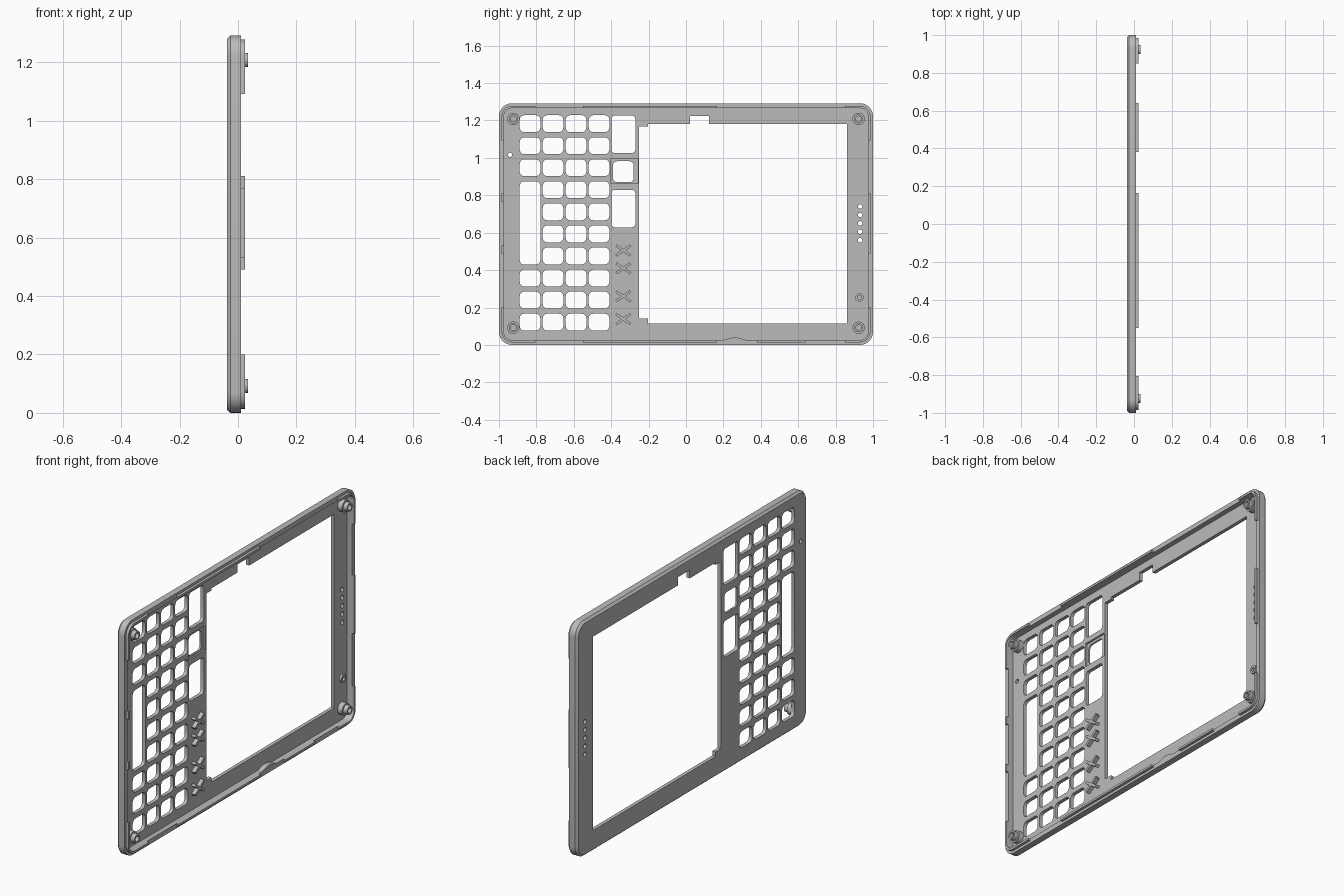
import bpy
from math import sin, cos, pi, radians
from mathutils import Matrix

cube = bpy.data.objects.get("Cube")
if cube:
    bpy.data.objects.remove(cube)

grey = bpy.data.materials.new("Light grey plastic")
grey.use_nodes = True
COLOUR = (0.5, 0.5, 0.5, 1)
grey.diffuse_color = COLOUR
grey.node_tree.nodes["Principled BSDF"].inputs["Base Color"].default_value = COLOUR

# Profiles are drawn in (y, z) and extruded along x
TO_WORLD = Matrix(((0, 0, 1, 0), (1, 0, 0, 0), (0, 1, 0, 0), (0, 0, 0, 1)))
HEIGHT = 1.292
MID = HEIGHT / 2
BACK, FLOOR, RIM, LIP, POST = -0.038, -0.018, 0.010, 0.024, 0.034
WALL, LIP_INSET, RADIUS = 0.026, 0.014, 0.07
parts = []


def add(name, mesh):
    obj = bpy.data.objects.new(name, mesh)
    bpy.context.collection.objects.link(obj)
    mesh.materials.clear()
    mesh.materials.append(grey)
    parts.append(obj)
    return obj


def prism(name, loops, x0, x1):
    """Extrude nested loops; inner loops become holes."""
    curve = bpy.data.curves.new(name, "CURVE")
    curve.dimensions, curve.fill_mode = "2D", "BOTH"
    curve.extrude = (x1 - x0) / 2
    for loop in loops:
        spline = curve.splines.new("POLY")
        spline.points.add(len(loop) - 1)
        for point, (y, z) in zip(spline.points, loop):
            point.co = (y, z, 0, 1)
        spline.use_cyclic_u = True
    temp = bpy.data.objects.new("temp", curve)
    bpy.context.collection.objects.link(temp)
    bpy.context.view_layer.update()
    depsgraph = bpy.context.evaluated_depsgraph_get()
    mesh = bpy.data.meshes.new_from_object(temp.evaluated_get(depsgraph))
    bpy.data.objects.remove(temp)
    mesh.transform(Matrix.Translation(((x0 + x1) / 2, 0, 0)) @ TO_WORLD)
    return add(name, mesh)


def arc(y, z, r, start, sweep, steps):
    return [(y + r * cos(start + sweep * i / steps), z + r * sin(start + sweep * i / steps))
            for i in range(steps + 1)]


def circle(y, z, r, sides=24):
    return arc(y, z, r, 0, 2 * pi, sides)[:-1]


def rounded(y, z, w, h, r, steps=5):
    a, b = w / 2 - r, h / 2 - r
    corners = ((a, b), (-a, b), (-a, -b), (a, -b))
    return [p for i, (dy, dz) in enumerate(corners)
            for p in arc(y + dy, z + dz, r, i * pi / 2, pi / 2, steps)]


def box(y0, y1, z0, z1):
    return [(y0, z0), (y1, z0), (y1, z1), (y0, z1)]


def outline(inset):
    return rounded(0, MID, 2 - 2 * inset, HEIGHT - 2 * inset, RADIUS - inset, 8)


# Perimeter wall with a chamfered back edge
section = [(0.011, BACK), (0, BACK + 0.012), (0, RIM), (WALL, RIM), (WALL, FLOOR)]
verts, faces = [], []
for inset, x in section:
    verts += [(x, y, z) for y, z in outline(inset)]
n = len(verts) // len(section)
for k in range(len(section) - 1):
    for i in range(n):
        j = (i + 1) % n
        faces.append((k * n + i, (k + 1) * n + i, (k + 1) * n + j, k * n + j))
mesh = bpy.data.meshes.new("perimeter_wall")
mesh.from_pydata(verts, [], faces)
add("perimeter_wall", mesh)

# Openings in the face plate
holes = []
for col in range(4):
    for row in range(10):
        if col == 0 and 3 <= row <= 6:
            continue
        holes.append(rounded(-0.834 + col * 0.123, 1.183 - row * 0.1179, 0.11, 0.09, 0.024))
holes.append(rounded(-0.834, 0.652, 0.11, 0.445, 0.024))
for z in (1.126, 0.729):
    holes.append(rounded(-0.335, z, 0.128, 0.2, 0.018))
recess = box(-0.402, -0.257, 0.862, 0.996)
holes.append(recess)

# Display opening with stepped side and top notch
holes.append([(-0.203, 0.115), (0.861, 0.115), (0.861, 1.18), (0.123, 1.18), (0.123, 1.225),
              (0.022, 1.225), (0.022, 1.18), (-0.203, 1.18), (-0.203, 1.168), (-0.25, 1.168),
              (-0.25, 0.14), (-0.203, 0.14)])

# Sound holes and pin holes
for i in range(5):
    holes.append(circle(0.931, 0.56 + i * 0.045, 0.012, 16))
holes.append(circle(-0.941, 1.016, 0.012, 16))

prism("face_plate", [outline(0.011)] + holes, BACK, FLOOR)
prism("recessed_key_frame", [recess, rounded(-0.335, 0.926, 0.11, 0.112, 0.022)],
      BACK, BACK + 0.01)

# Screw posts in the corners
for y in (-0.923, 0.923):
    for z in (0.092, 1.208):
        prism("post_base", [circle(y, z, 0.033), circle(y, z, 0.015)], FLOOR - 0.002, RIM)
        prism("screw_post", [circle(y, z, 0.024), circle(y, z, 0.015)], RIM - 0.002, POST)
prism("small_post", [circle(0.927, 0.254, 0.022), circle(0.927, 0.254, 0.011)],
      FLOOR - 0.002, -0.006)

# Cross-shaped support ribs
for z in (0.505, 0.41, 0.26, 0.138):
    for side, angle in enumerate((radians(35), radians(-35))):
        c, s = cos(angle), sin(angle)
        rib = [(-0.335 + y * c - v * s, z + y * s + v * c)
               for y, v in box(-0.047, 0.047, -0.007, 0.007)]
        prism("cross_rib", [rib], FLOOR - 0.002, 0.004 + side * 0.0005)

# Alignment lips: straight runs along the edges
lo, hi = LIP_INSET, WALL
for y0, y1 in ((-0.55, 0.165), (0.38, 0.64)):
    prism("bottom_lip", [box(y0, y1, lo, hi)], RIM - 0.002, LIP)
prism("top_lip", [box(-0.55, 0.165, HEIGHT - hi, HEIGHT - lo)], RIM - 0.002, LIP)
prism("left_lip", [box(1 - hi, 1 - lo, 0.49, 0.81)], RIM - 0.002, LIP)
for z0 in (0.49, 0.768):
    prism("right_lip_tab", [box(lo - 1, hi - 1, z0, z0 + 0.042)], RIM - 0.002, LIP)

# Alignment lips: wrapped round the corners
for sy, run_y in ((1, 0.85), (-1, 0.805)):
    for sz in (1, -1):
        def edge(inset):
            c = RADIUS
            pts = [(1 - inset, MID - 0.2)]
            pts += arc(1 - c, MID - c, c - inset, 0, pi / 2, 8)
            pts += [(run_y, MID - inset)]
            return [(sy * y, MID + sz * z) for y, z in pts]
        prism("corner_lip", [edge(lo) + edge(hi)[::-1]], RIM - 0.002, LIP)

# Finger notch bulge in the bottom wall
bulge = [(0.26 + 0.09 * t / 8, 0.022 + 0.009 * (1 + cos(pi * t / 8))) for t in range(-8, 9)]
prism("notch_bulge", [[(0.17, 0.018)] + bulge + [(0.35, 0.018)]], FLOOR - 0.002, RIM - 0.001)

# Smooth the rounded walls, keep edges sharp
bpy.ops.object.select_all(action="DESELECT")
for obj in parts:
    obj.select_set(True)
bpy.context.view_layer.objects.active = parts[0]
bpy.ops.object.shade_smooth_by_angle(angle=radians(30))
